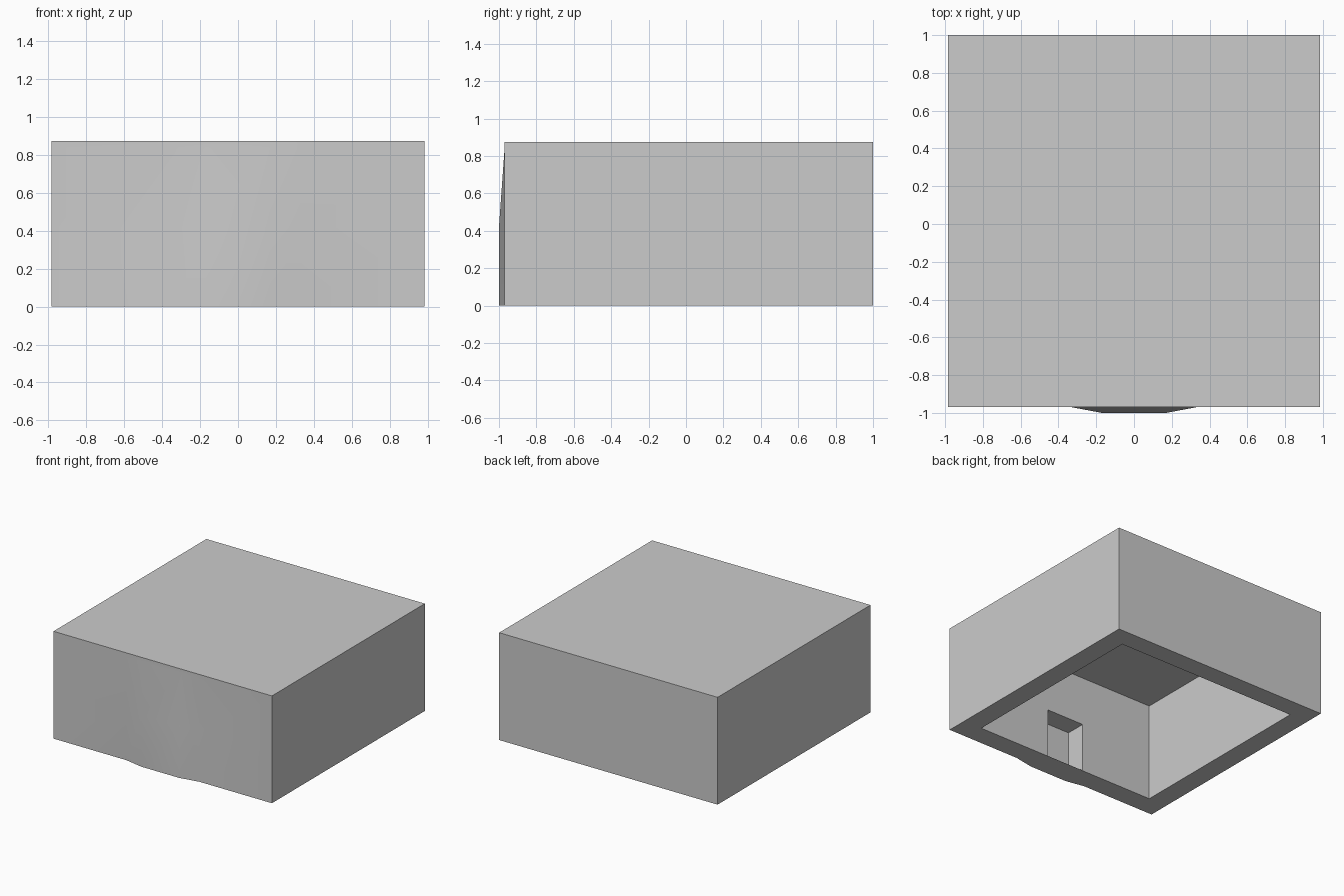
import bpy, bmesh

if "Cube" in bpy.data.objects:
    bpy.data.objects.remove(bpy.data.objects["Cube"])

X, Y0, Y1, H = 0.985, -0.97, 1.0, 0.875      # outer box
IX, IY0, IY1, IH = 0.82, -0.80, 0.84, 0.80   # hollow inside, open below
DX, DY, DH = 0.17, -0.965, 0.40              # door recess in front wall

bm = bmesh.new()


def face(*pts):
    return bm.faces.new([bm.verts.new(p) for p in pts])


def wall(x0, y0, x1, y1, z0, z1):
    return face((x0, y0, z0), (x1, y1, z0), (x1, y1, z1), (x0, y0, z1))


# outer sides and roof
wall(X, Y0, X, Y1, 0, H)
wall(X, Y1, -X, Y1, 0, H)
wall(-X, Y1, -X, Y0, 0, H)
face((-X, Y0, H), (X, Y0, H), (X, Y1, H), (-X, Y1, H))

# front wall with a shallow faceted bulge over the door
xs = [-X, -0.33, -DX, DX, 0.33, X]
zs = [0, 0.42, 0.84, H]
grid = [[bm.verts.new((x, -1 if abs(x) < 0.2 and z < 0.5 else Y0, z)) for x in xs] for z in zs]
for j in range(len(zs) - 1):
    for i in range(len(xs) - 1):
        f = bm.faces.new((grid[j][i], grid[j][i + 1], grid[j + 1][i + 1], grid[j + 1][i]))
        f.smooth = True

# bottom rim, including the foot of the bulge
outer = [(-X, Y0), (X, Y0), (X, Y1), (-X, Y1)]
inner = [(-IX, IY0), (IX, IY0), (IX, IY1), (-IX, IY1)]
for i in range(4):
    k = (i + 1) % 4
    face(*[(p[0], p[1], 0) for p in (outer[k], outer[i], inner[i], inner[k])])
face((0.33, Y0, 0), (DX, -1, 0), (-DX, -1, 0), (-0.33, Y0, 0))

# inside walls and ceiling
wall(IX, IY1, IX, IY0, 0, IH)
wall(-IX, IY1, IX, IY1, 0, IH)
wall(-IX, IY0, -IX, IY1, 0, IH)
face((-IX, IY1, IH), (IX, IY1, IH), (IX, IY0, IH), (-IX, IY0, IH))

# inner front wall around the door, then the recess
face((IX, IY0, 0), (DX, IY0, 0), (DX, IY0, DH), (-DX, IY0, DH),
     (-DX, IY0, 0), (-IX, IY0, 0), (-IX, IY0, IH), (IX, IY0, IH))
wall(DX, DY, -DX, DY, 0, DH)
wall(-DX, DY, -DX, IY0, 0, DH)
wall(DX, IY0, DX, DY, 0, DH)
face((-DX, IY0, DH), (DX, IY0, DH), (DX, DY, DH), (-DX, DY, DH))
z = 0.002
face((-DX, DY, z), (DX, DY, z), (DX, IY0, z), (-DX, IY0, z))

bmesh.ops.remove_doubles(bm, verts=bm.verts, dist=0.0005)
me = bpy.data.meshes.new("hollow_block")
bm.to_mesh(me)
bm.free()
ob = bpy.data.objects.new("hollow_block", me)
bpy.context.collection.objects.link(ob)

mat = bpy.data.materials.new("plain grey")
mat.diffuse_color = (0.6, 0.6, 0.6, 1)
mat.use_nodes = True
mat.node_tree.nodes["Principled BSDF"].inputs["Base Color"].default_value = mat.diffuse_color
me.materials.append(mat)
